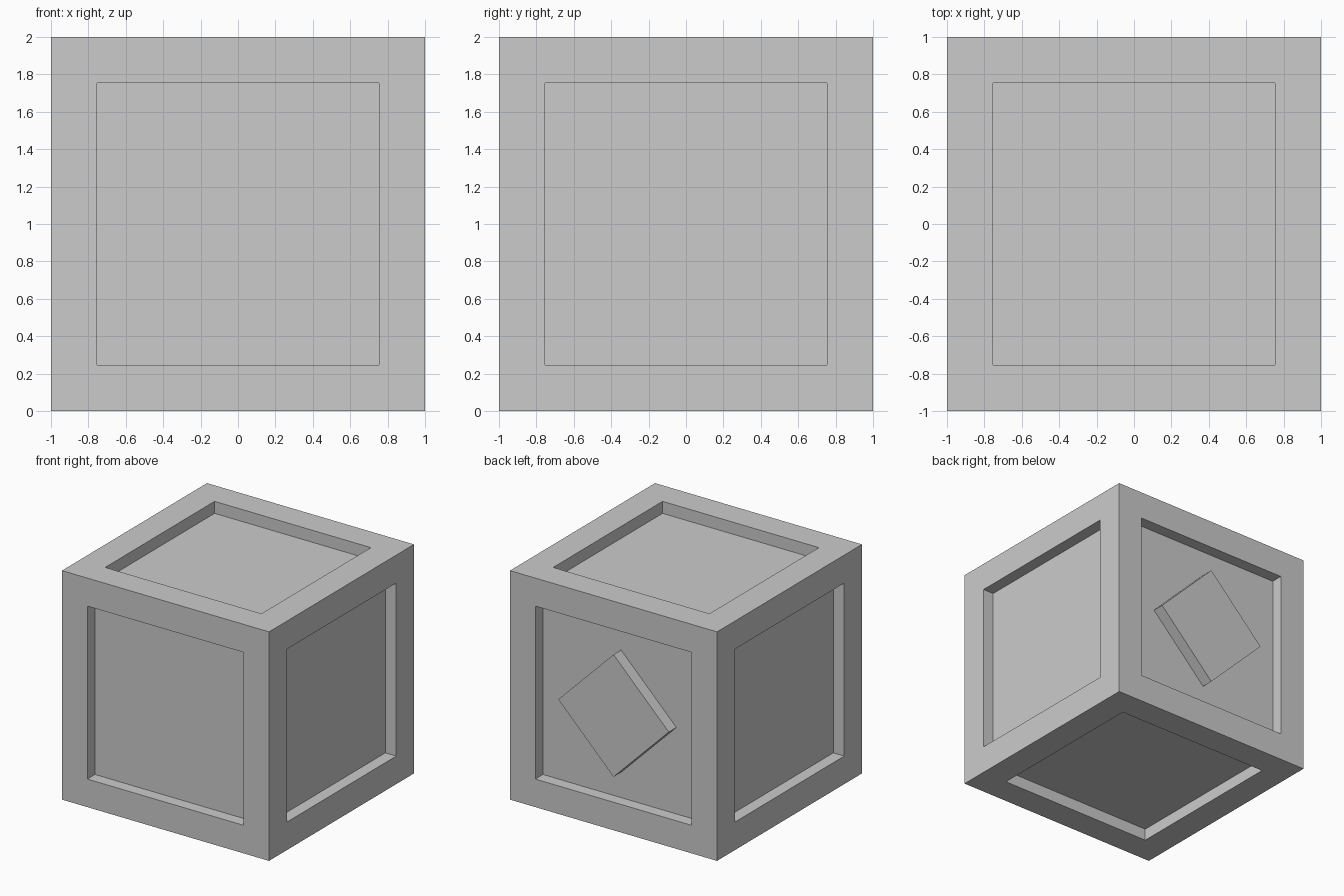
import bpy, bmesh
from math import radians
from mathutils import Matrix

if "Cube" in bpy.data.objects:
    bpy.data.objects.remove(bpy.data.objects["Cube"])

BORDER = 0.245   # width of the frame around each panel
DEPTH = 0.105    # how far each panel is sunk


def add_object(name, bm):
    bmesh.ops.recalc_face_normals(bm, faces=bm.faces[:])
    mesh = bpy.data.meshes.new(name)
    bm.to_mesh(mesh)
    bm.free()
    obj = bpy.data.objects.new(name, mesh)
    bpy.context.collection.objects.link(obj)
    return obj


# Crate: a cube with a straight-walled recess in all six sides
bm = bmesh.new()
bmesh.ops.create_cube(bm, size=2, matrix=Matrix.Translation((0, 0, 1)))
bm.normal_update()
panels = bm.faces[:]
bmesh.ops.inset_individual(bm, faces=panels, thickness=BORDER, use_even_offset=True)
bmesh.ops.inset_individual(bm, faces=panels, thickness=0, depth=-DEPTH)
add_object("crate", bm)

# Diamond plate on the back panel, flush with the frame
bm = bmesh.new()
side = 0.755
matrix = (Matrix.Translation((0, 1 - DEPTH / 2, 1))
          @ Matrix.Rotation(radians(45), 4, 'Y')
          @ Matrix.Diagonal((side, DEPTH, side, 1)))
bmesh.ops.create_cube(bm, size=1, matrix=matrix)
add_object("back_diamond_plate", bm)
